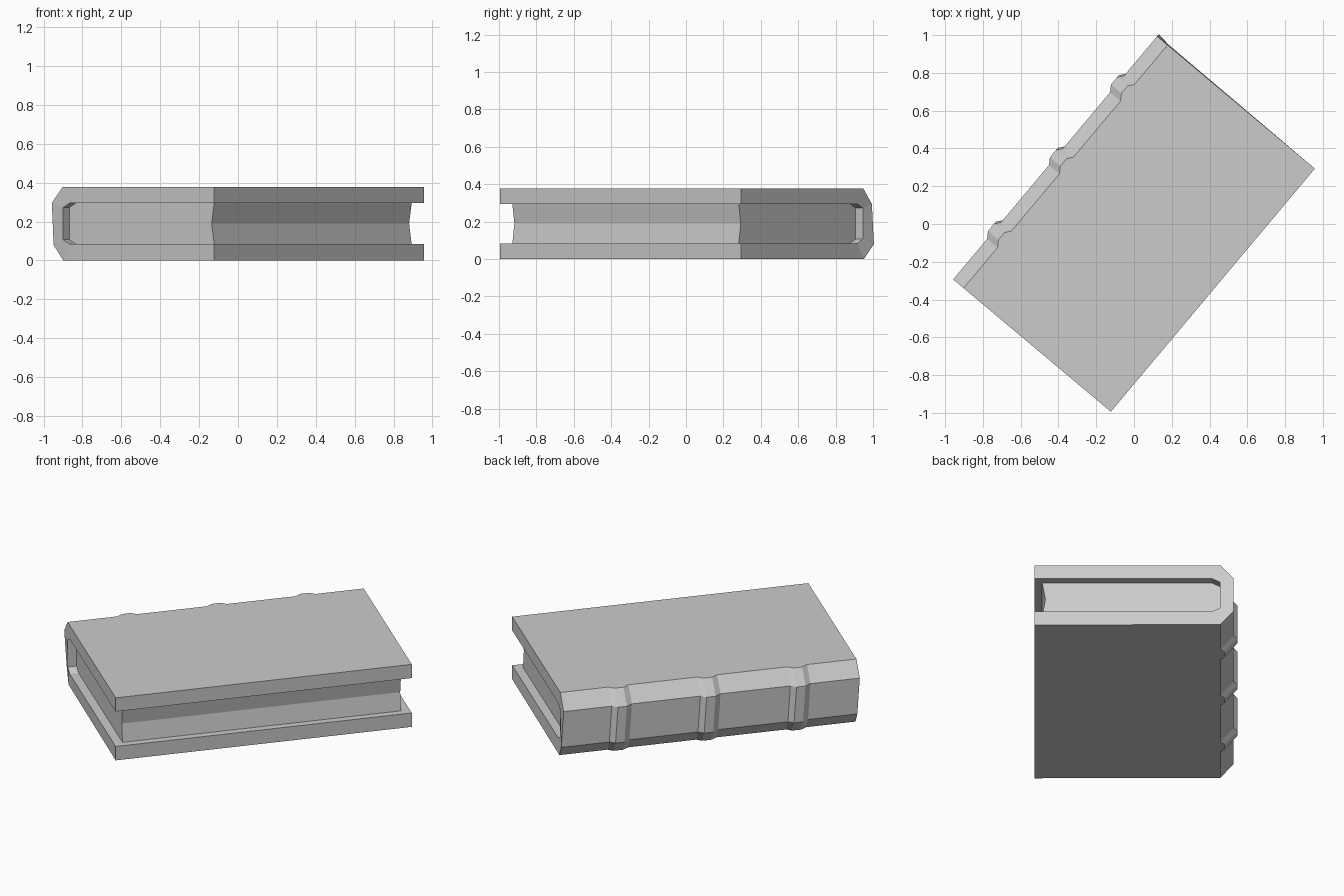
import bpy
import bmesh
from math import radians

if "Cube" in bpy.data.objects:
    bpy.data.objects.remove(bpy.data.objects["Cube"], do_unlink=True)

TURN = radians(-40)      # the book lies turned on the ground
HALF_W, HALF_L, HEIGHT = 0.545, 0.84, 0.378
LOW, HIGH = 0.084, 0.295  # inner faces of the two boards

grey = bpy.data.materials.new("plain_grey")
grey.use_nodes = True
grey.diffuse_color = (0.6, 0.6, 0.6, 1)
grey.node_tree.nodes["Principled BSDF"].inputs["Base Color"].default_value = (0.6, 0.6, 0.6, 1)


def finish(name, bm):
    """Turn the mesh into a placed, flat-shaded object."""
    bmesh.ops.recalc_face_normals(bm, faces=bm.faces)
    mesh = bpy.data.meshes.new(name)
    bm.to_mesh(mesh)
    bm.free()
    mesh.materials.append(grey)
    obj = bpy.data.objects.new(name, mesh)
    obj.rotation_euler.z = TURN
    bpy.context.collection.objects.link(obj)
    return obj


def loft(bm, rings):
    """Join matching closed rings with quads."""
    loops = [[bm.verts.new(p) for p in ring] for ring in rings]
    n = len(loops[0])
    for a, b in zip(loops, loops[1:]):
        for i in range(n):
            j = (i + 1) % n
            bm.faces.new((a[i], a[j], b[j], b[i]))
    return loops


# Cover: C-shaped section swept along the spine, pushed out at each raised band
outer = [(HALF_W, 0), (-0.473, 0), (-HALF_W, 0.08),
         (-HALF_W, HIGH), (-0.473, HEIGHT), (HALF_W, HEIGHT)]
inner = [(HALF_W, HIGH), (-0.425, HIGH), (-0.47, 0.272),
         (-0.47, 0.107), (-0.425, LOW), (HALF_W, LOW)]
lean = {1: 0.005, 2: 0.014}   # slight skew of the lower spine edge


def cover_ring(y, bulge):
    ring = []
    for i, (x, z) in enumerate(outer):
        push = bulge if x < 0 else 0
        ring.append((x - push, y + lean.get(i, 0), z))
    return ring + [(x, y, z) for x, z in inner]


stations = [(-HALF_L, 0)]
for centre in (-0.51, 0, 0.503):
    stations += [(centre - 0.05, 0), (centre - 0.016, 0.023),
                 (centre + 0.035, 0.023), (centre + 0.064, 0)]
stations.append((HALF_L, 0))

bm = bmesh.new()
loops = loft(bm, [cover_ring(y, b) for y, b in stations])
for end in (loops[0], loops[-1]):
    for i in range(5):
        bm.faces.new((end[i], end[i + 1], end[10 - i], end[11 - i]))
finish("cover", bm)

# Page block: fits the inside of the cover, with a hollowed fore edge
FORE, END = HALF_W - 0.042, HALF_L - 0.05
section = [(FORE, HIGH)] + inner[1:5] + [(FORE, LOW), (FORE - 0.017, (LOW + HIGH) / 2)]
bm = bmesh.new()
loops = loft(bm, [[(x, y, z) for x, z in section] for y in (-END, END)])
for end in loops:
    bm.faces.new(end)
finish("page_block", bm)
